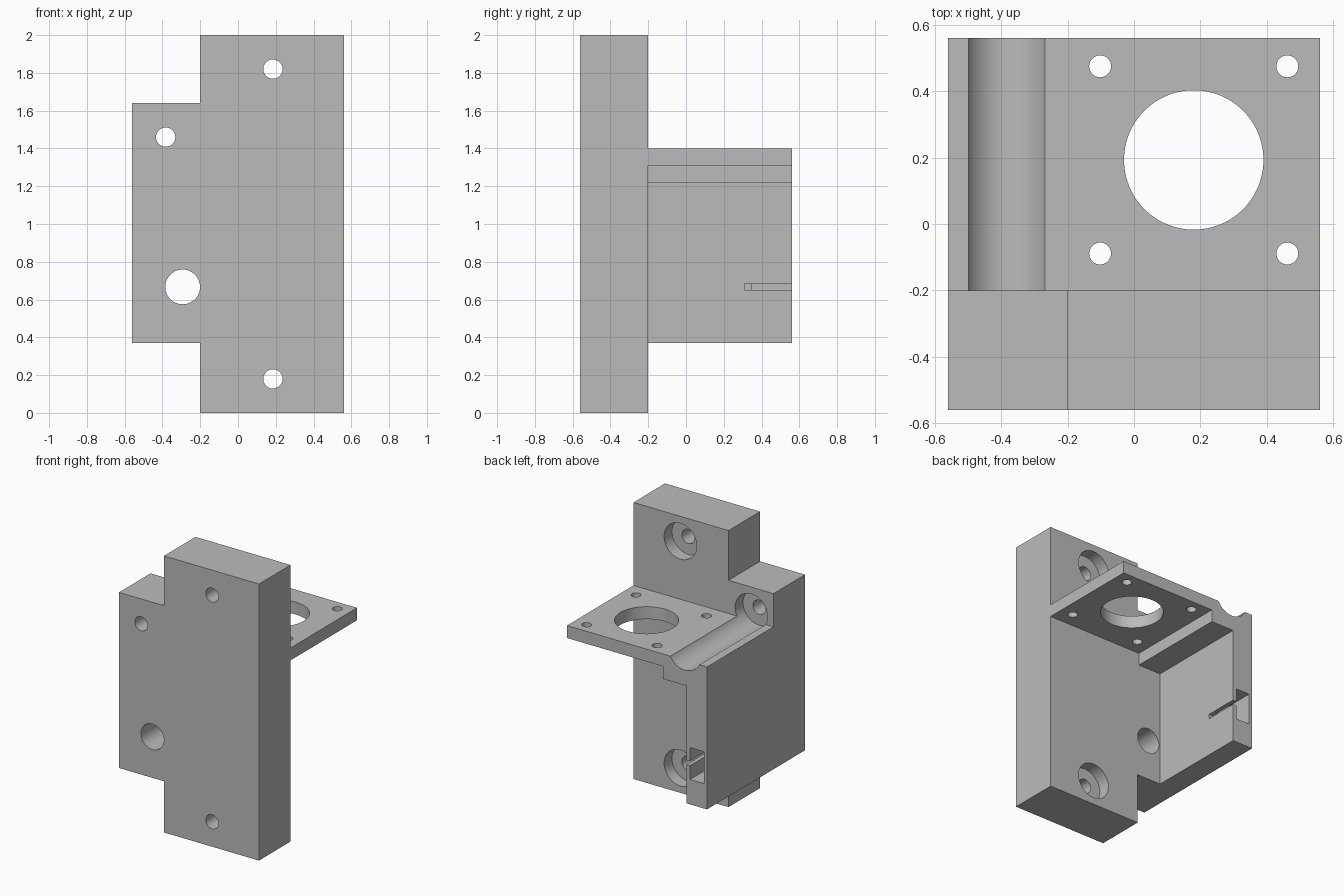
import bpy, bmesh
from math import pi, radians
from mathutils import Matrix, Vector

default = bpy.data.objects.get("Cube")
if default:
    bpy.data.objects.remove(default, do_unlink=True)

grey = bpy.data.materials.new("plain_grey")
grey.use_nodes = True
colour = (0.5, 0.5, 0.5, 1)
grey.diffuse_color = colour
grey.node_tree.nodes["Principled BSDF"].inputs["Base Color"].default_value = colour

X_MAX, Y_MAX = 0.56, 0.56
PLATE_BACK = -0.20


def to_object(bm, name):
    bmesh.ops.recalc_face_normals(bm, faces=bm.faces)
    mesh = bpy.data.meshes.new(name)
    bm.to_mesh(mesh)
    bm.free()
    mesh.materials.append(grey)
    obj = bpy.data.objects.new(name, mesh)
    bpy.context.collection.objects.link(obj)
    return obj


def extrude_profile(name, points, y0, y1):
    """Extrude an x-z outline along y."""
    bm = bmesh.new()
    face = bm.faces.new([bm.verts.new((x, y0, z)) for x, z in points])
    result = bmesh.ops.extrude_face_region(bm, geom=[face])
    moved = [v for v in result["geom"] if isinstance(v, bmesh.types.BMVert)]
    bmesh.ops.translate(bm, verts=moved, vec=(0, y1 - y0, 0))
    return to_object(bm, name)


def box(name, low, high):
    (x0, y0, z0), (x1, y1, z1) = low, high
    return extrude_profile(name, [(x0, z0), (x1, z0), (x1, z1), (x0, z1)], y0, y1)


def cylinder(name, start, end, radius, sides=64):
    start, end = Vector(start), Vector(end)
    axis = end - start
    turn = axis.to_track_quat("Z", "Y").to_matrix().to_4x4()
    bm = bmesh.new()
    bmesh.ops.create_cone(bm, cap_ends=True, segments=sides, radius1=radius,
                          radius2=radius, depth=axis.length,
                          matrix=Matrix.Translation((start + end) / 2) @ turn)
    return to_object(bm, name)


def combine(body, tool, operation):
    """Apply a boolean and discard the tool."""
    tool.hide_render = True
    mod = body.modifiers.new("boolean", "BOOLEAN")
    mod.operation, mod.solver, mod.object = operation, "EXACT", tool
    bpy.context.view_layer.objects.active = body
    bpy.ops.object.modifier_apply(modifier=mod.name)
    bpy.data.objects.remove(tool, do_unlink=True)


# Thick mounting plate with a shorter side wing
body = extrude_profile("mounting_bracket", [
    (-0.2, 0), (X_MAX, 0), (X_MAX, 2), (-0.2, 2),
    (-0.2, 1.64), (-X_MAX, 1.64), (-X_MAX, 0.37), (-0.2, 0.37)], -Y_MAX, PLATE_BACK)

# Side wall, stepped corner and motor shelf
shelf = extrude_profile("shelf", [
    (-X_MAX, 0.37), (-0.395, 0.37), (-0.395, 1.22), (-0.21, 1.22),
    (-0.21, 1.31), (X_MAX, 1.31), (X_MAX, 1.40), (-X_MAX, 1.40)], -0.4, Y_MAX)
combine(body, shelf, "UNION")

# Screw holes with counterbores; the wing's one runs on as a groove in the shelf
for x, z, bore_end in [(0.185, 1.82, -0.1), (0.185, 0.18, -0.1), (-0.383, 1.46, 0.7)]:
    combine(body, cylinder("screw_hole", (x, -0.7, z), (x, -0.1, z), 0.051), "DIFFERENCE")
    combine(body, cylinder("counterbore", (x, PLATE_BACK - 0.09, z), (x, bore_end, z), 0.13),
            "DIFFERENCE")

# Cable hole beside the wall
combine(body, cylinder("cable_hole", (-0.293, -0.7, 0.667), (-0.293, -0.1, 0.667), 0.092),
        "DIFFERENCE")

# Motor opening and its four screw holes
cx, cy = 0.18, 0.193
combine(body, cylinder("motor_hole", (cx, cy, 1.2), (cx, cy, 1.5), 0.21, 96), "DIFFERENCE")
for sx in (-1, 1):
    for sy in (-1, 1):
        x, y = cx + sx * 0.282, cy + sy * 0.282
        combine(body, cylinder("motor_screw", (x, y, 1.2), (x, y, 1.5), 0.033, 32), "DIFFERENCE")

# Pocket in the wall's rear end, with a thin slit to the inside
combine(body, box("pocket", (-0.535, 0.35, 0.55), (-0.424, 0.7, 0.78)), "DIFFERENCE")
combine(body, box("slit", (-0.48, 0.31, 0.65), (-0.3, 0.7, 0.683)), "DIFFERENCE")

bpy.ops.object.select_all(action="DESELECT")
body.select_set(True)
bpy.context.view_layer.objects.active = body
bpy.ops.object.shade_smooth_by_angle(angle=radians(30))
